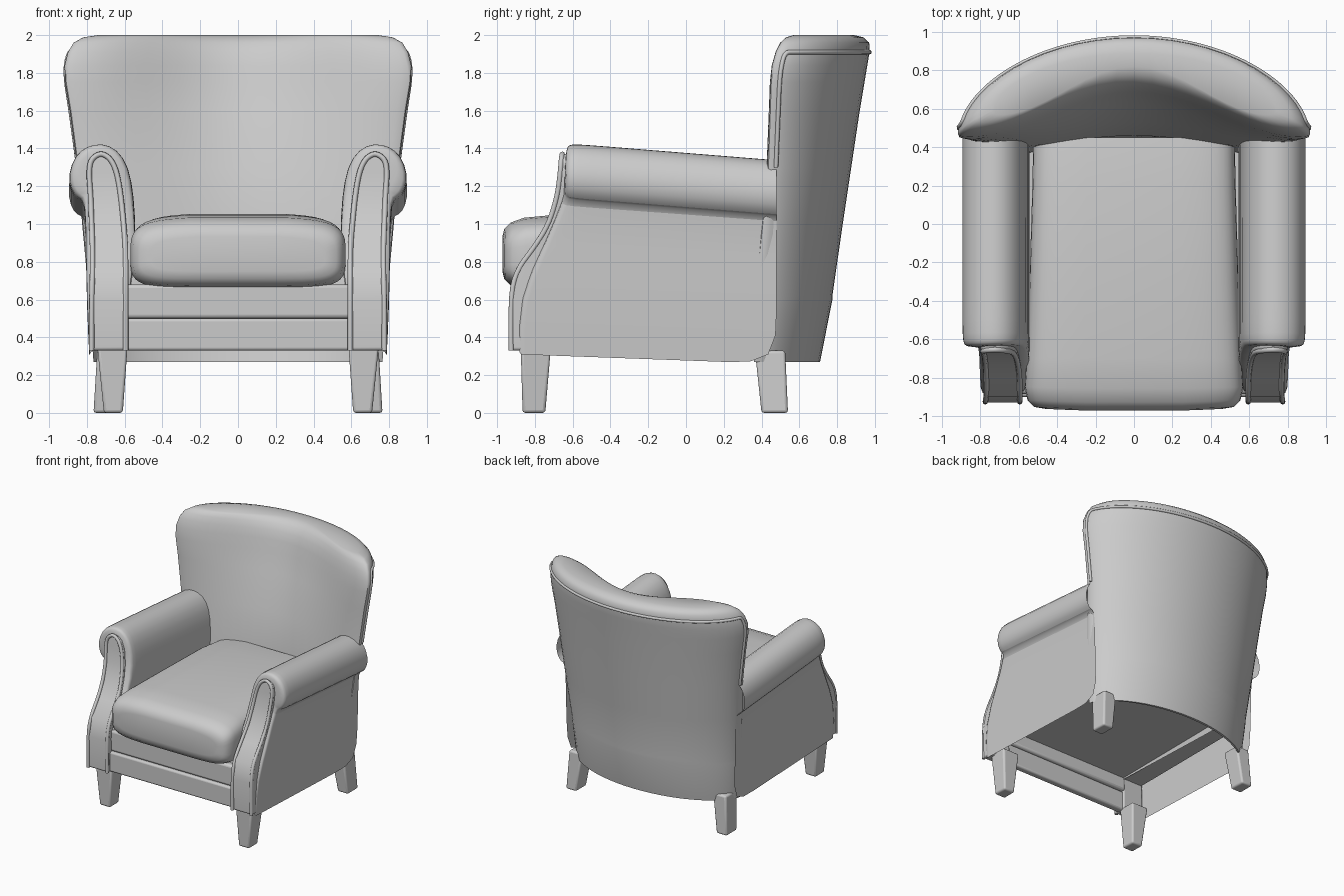
import bpy, bmesh, math
from mathutils import Vector

cube = bpy.data.objects.get("Cube")
if cube:
    bpy.data.objects.remove(cube, do_unlink=True)

grey = bpy.data.materials.new("grey_upholstery")
grey.use_nodes = True
COLOUR = (0.6, 0.6, 0.6, 1)
grey.diffuse_color = COLOUR
grey.node_tree.nodes["Principled BSDF"].inputs["Base Color"].default_value = COLOUR


def loft(name, rings, closed=True, caps=(True, True), mirror=False, bevel=0, smooth=0, angle=40):
    """Skin a list of equal-length rings; caps pair opposite points."""
    bm = bmesh.new()
    rows = [[bm.verts.new(p) for p in ring] for ring in rings]
    n = len(rows[0])
    for a, b in zip(rows, rows[1:]):
        for i in range(n if closed else n - 1):
            j = (i + 1) % n
            bm.faces.new((a[i], a[j], b[j], b[i]))
    for use, row in zip(caps, (rows[0], rows[-1])):
        if use:
            for i in range(n // 2 - 1):
                bm.faces.new((row[i], row[i + 1], row[n - 2 - i], row[n - 1 - i]))
    bmesh.ops.remove_doubles(bm, verts=bm.verts, dist=0.0005)
    bmesh.ops.recalc_face_normals(bm, faces=bm.faces)
    mesh = bpy.data.meshes.new(name)
    bm.to_mesh(mesh)
    bm.free()
    mesh.materials.append(grey)
    ob = bpy.data.objects.new(name, mesh)
    bpy.context.collection.objects.link(ob)
    if mirror:
        ob.modifiers.new("Mirror", "MIRROR")
    if bevel:
        mod = ob.modifiers.new("Bevel", "BEVEL")
        mod.width, mod.segments = bevel, 3
    if smooth:
        mod = ob.modifiers.new("Smooth", "SUBSURF")
        mod.levels = mod.render_levels = smooth
    bpy.ops.object.select_all(action="DESELECT")
    ob.select_set(True)
    bpy.context.view_layer.objects.active = ob
    bpy.ops.object.shade_smooth_by_angle(angle=math.radians(angle))
    return ob


def box(name, lo, hi, bevel, mirror=False):
    (x0, y0, z0), (x1, y1, z1) = lo, hi
    rings = [[(x0, y0, z), (x1, y0, z), (x1, y1, z), (x0, y1, z)] for z in (z0, z1)]
    return loft(name, rings, mirror=mirror, bevel=bevel)


def piping(name, points, radius, mirror=False):
    """A round cord swept along a path."""
    curve = bpy.data.curves.new(name, "CURVE")
    curve.dimensions = "3D"
    curve.bevel_depth, curve.bevel_resolution = radius, 2
    curve.use_fill_caps = True
    spline = curve.splines.new("NURBS")
    spline.points.add(len(points) - 1)
    for p, co in zip(spline.points, points):
        p.co = (*co, 1)
    spline.use_endpoint_u = True
    spline.order_u, spline.resolution_u = 3, 4
    curve.materials.append(grey)
    ob = bpy.data.objects.new(name, curve)
    bpy.context.collection.objects.link(ob)
    if mirror:
        ob.modifiers.new("Mirror", "MIRROR")


def interp(table, z):
    for (z0, y0), (z1, y1) in zip(table, table[1:]):
        if z <= z1:
            return y0 + (y1 - y0) * max(0, (z - z0) / (z1 - z0))
    return table[-1][1]


# Curved backrest: crescent rings of (z, half width, side y, rear y, inner y)
levels = [(.27, .765, .36, .71, None), (.6, .79, .38, .775, None),
          (.62, .79, .38, .775, .45), (1.0, .825, .42, .83, .46),
          (1.3, .85, .45, .875, .53), (1.6, .89, .46, .92, .62),
          (1.75, .915, .465, .945, .67), (1.84, .918, .475, .96, .69),
          (1.91, .90, .495, .972, .715), (1.96, .87, .52, .97, .745),
          (1.988, .82, .55, .94, .78), (2.0, .74, .59, .89, .82)]
U = [math.sin(math.pi / 2 * (i / 14 - 1)) for i in range(29)]


def outer(lv, u):
    z, w, ys, yb, _ = lv
    return (w * u, ys + (yb - ys) * max(0, 1 - u * u) ** 0.6, z)


def inner(lv, u):
    z, w, ys, yb, yi = lv
    round_off = max(0, 1 - u * u) ** 0.25
    if yi is None:
        return (w * u, outer(lv, u)[1] - .02 * round_off, z)
    y = ys - .04 * round_off + (yi - ys + .04) * math.cos(math.pi / 2 * u) ** 2
    return (w * u, y, z)


rings = [[outer(lv, u) for u in U] + [inner(lv, u) for u in reversed(U)] for lv in levels]
loft("backrest", rings, angle=50)

# Cord along the rear seam of the backrest
seam = [outer(lv, -.995) for lv in levels[4:9]] + [outer(levels[8], u) for u in U[2:-2]]
seam += [outer(lv, .995) for lv in reversed(levels[4:9])]
piping("backrest_piping", seam, .012)

# Arms: outer wall, rolled top and inner wall as one skin
front_edge = [(.3, -.89), (.6, -.9), (.75, -.87), (.88, -.76), (1.0, -.69), (1.12, -.65), (1.43, -.635)]
section = [(.785, .31), (.80, .6), (.805, .9), (.81, 1.14), (.85, 1.13), (.89, 1.19),
           (.9, 1.27), (.865, 1.37), (.80, 1.42), (.72, 1.435), (.64, 1.405), (.575, 1.31),
           (.55, 1.15), (.54, .95), (.56, .75), (.58, .6)]
rings = []
for t in (0, .015, .04, .2, .4, .6, .8, 1):
    shrink = {0: .82, .015: .95}.get(t, 1)
    ring = []
    for x, z in section:
        y0 = interp(front_edge, z)
        roll = z > 1.05
        if roll:
            x, z = .73 + (x - .73) * shrink, 1.27 + (z - 1.27) * shrink
        ring.append((x, y0 + (.48 - y0) * t, z - (.09 if roll else .05) * t))
    rings.append(ring)
loft("arm", rings, closed=False, caps=(True, False), mirror=True, smooth=1, angle=60)

# Scrolled front posts with corded edges: (z, inner x, outer x, front y)
post = [(.33, .585, .785, -.925), (.6, .585, .785, -.93), (.75, .585, .78, -.90),
        (.88, .585, .78, -.80), (1.0, .595, .785, -.725), (1.15, .61, .79, -.68),
        (1.27, .63, .80, -.665), (1.34, .66, .79, -.66), (1.37, .70, .75, -.655)]
rings = [[(a, y, z), (b, y, z), (b, y + .1, z), (a, y + .1, z)] for z, a, b, y in post]
loft("arm_post", rings, mirror=True, bevel=.015)
edge = [(a + .01, y, z) for z, a, b, y in post] + [(b - .01, y, z) for z, a, b, y in reversed(post)]
piping("post_piping", edge, .014, mirror=True)

# Seat cushion: rounded sections of (y, half width, bottom, top)
stations = [(-.975, .46, .75, .91), (-.965, .52, .71, .95), (-.93, .555, .675, .985),
            (-.86, .57, .66, 1.01), (-.7, .56, .66, 1.025), (-.3, .545, .66, 1.03),
            (.2, .53, .66, 1.03), (.45, .525, .67, 1.0)]
rings = []
for y, w, lo, hi in stations:
    ring = []
    for i in range(40):
        a = 2 * math.pi * (i + .5) / 40
        c, s = math.cos(a), math.sin(a)
        x = w * math.copysign(abs(c) ** .3, c)
        z = (lo + hi) / 2 + (hi - lo) / 2 * math.copysign(abs(s) ** .5, s)
        crown = .03 * (1 - (x / w) ** 2)
        if s > 0:
            z += crown
        ring.append((x, y + (.012 * (x / w) ** 2 if y < -.8 else 0), z))
    rings.append(ring)
loft("seat_cushion", rings, angle=60)

# Front rails and seat deck
box("lower_front_rail", (-.6, -.9, .33), (.6, -.84, .5), .015)
box("upper_front_rail", (-.6, -.885, .5), (.6, -.82, .68), .02)
box("seat_deck", (-.77, -.84, .61), (.77, .42, .64), 0)


# Tapered legs, from bottom rectangle to top rectangle
def leg(name, bottom, top, z_top):
    rings = []
    for (x0, x1, y0, y1), z in ((bottom, 0), (top, z_top)):
        rings.append([(x0, y0, z), (x1, y0, z), (x1, y1, z), (x0, y1, z)])
    loft(name, rings, mirror=True, bevel=.015)


leg("front_leg", (.61, .71, -.865, -.745), (.585, .745, -.875, -.715), .35)
leg("rear_leg", (.665, .765, .40, .54), (.62, .745, .365, .525), .33)
